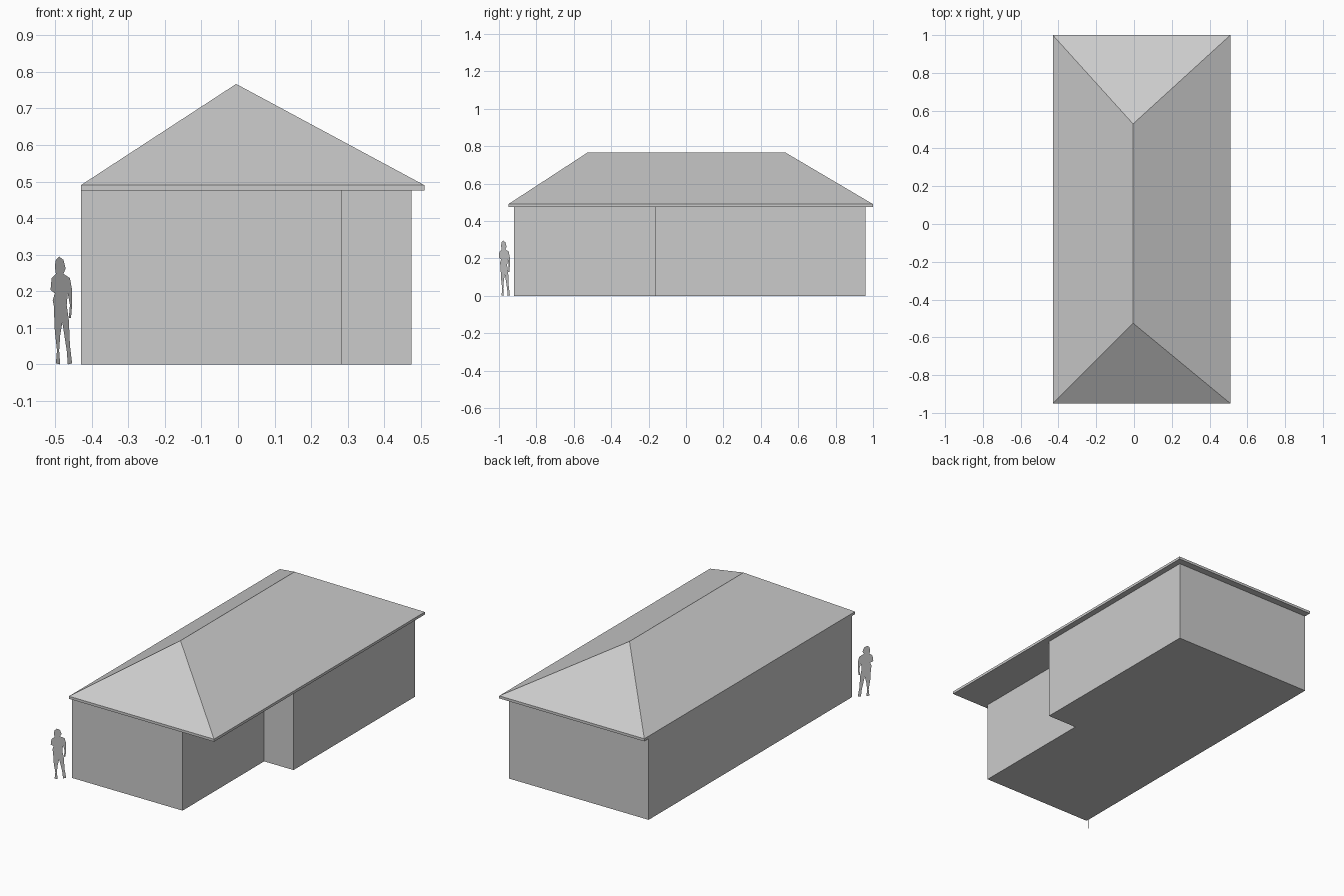
import bpy, bmesh
from mathutils import Vector

cube = bpy.data.objects.get("Cube")
if cube:
    bpy.data.objects.remove(cube)


def material(name, value):
    mat = bpy.data.materials.new(name)
    mat.use_nodes = True
    color = (value, value, value, 1)
    mat.diffuse_color = color
    mat.node_tree.nodes["Principled BSDF"].inputs["Base Color"].default_value = color
    return mat


def finish(name, bm, mat):
    mesh = bpy.data.meshes.new(name)
    bm.to_mesh(mesh)
    bm.free()
    mesh.materials.append(mat)
    obj = bpy.data.objects.new(name, mesh)
    bpy.context.collection.objects.link(obj)
    return obj


def prism(bm, outline, bottom, top):
    """Extrude a ground outline between two heights and return the top face."""
    base = bm.faces.new([bm.verts.new((x, y, bottom)) for x, y in outline])
    result = bmesh.ops.extrude_face_region(bm, geom=[base], use_keep_orig=True)
    verts = [g for g in result["geom"] if isinstance(g, bmesh.types.BMVert)]
    bmesh.ops.translate(bm, verts=verts, vec=(0, 0, top - bottom))
    return next(g for g in result["geom"] if isinstance(g, bmesh.types.BMFace))


gray = material("light gray", 0.6)
EAVE, FASCIA, RIDGE = 0.475, 0.49, 0.767

# Walls with the recessed front corner
bm = bmesh.new()
prism(bm, [(-0.43, -0.92), (0.285, -0.92), (0.285, -0.165),
           (0.475, -0.165), (0.475, 0.96), (-0.43, 0.96)], 0, EAVE)
bmesh.ops.recalc_face_normals(bm, faces=bm.faces)
finish("walls", bm, gray)

# Hipped roof rising from a thin fascia
bm = bmesh.new()
top = prism(bm, [(-0.43, -0.95), (0.51, -0.95), (0.51, 1.0), (-0.43, 1.0)], EAVE, FASCIA)
corners = sorted(top.verts, key=lambda v: (v.co.y, v.co.x))
bm.faces.remove(top)
fl, fr, bl, br = corners
front = bm.verts.new((-0.005, -0.525, RIDGE))
back = bm.verts.new((-0.005, 0.53, RIDGE))
for face in [(fl, fr, front), (br, bl, back), (fr, br, back, front), (bl, fl, front, back)]:
    bm.faces.new(face)
bmesh.ops.recalc_face_normals(bm, faces=bm.faces)
finish("hipped_roof", bm, gray)

# Flat standing figure, turned 45 degrees; outline is (across, up) in hundredths of its height
outline = [(3, 100), (7, 97), (9, 89), (7, 84), (13, 80), (15, 69), (15, 55), (14, 43),
           (12, 43), (13, 55), (11, 66), (10, 55), (12, 41), (13, 18), (15, 1), (11, 0),
           (10, 13), (6, 39), (4, 27), (3, 13), (4, 0), (0, 1), (1, 13), (-1, 31),
           (-2, 55), (-3, 59), (-1, 66), (-5, 69), (-4, 80), (0, 84), (-1, 91), (0, 97)]
origin, scale = Vector((-0.498, -0.986, 0)), 0.295
bm = bmesh.new()
bm.faces.new([bm.verts.new(origin + Vector((u, u, v)) * scale / 100) for u, v in outline])
finish("standing_figure", bm, gray)
